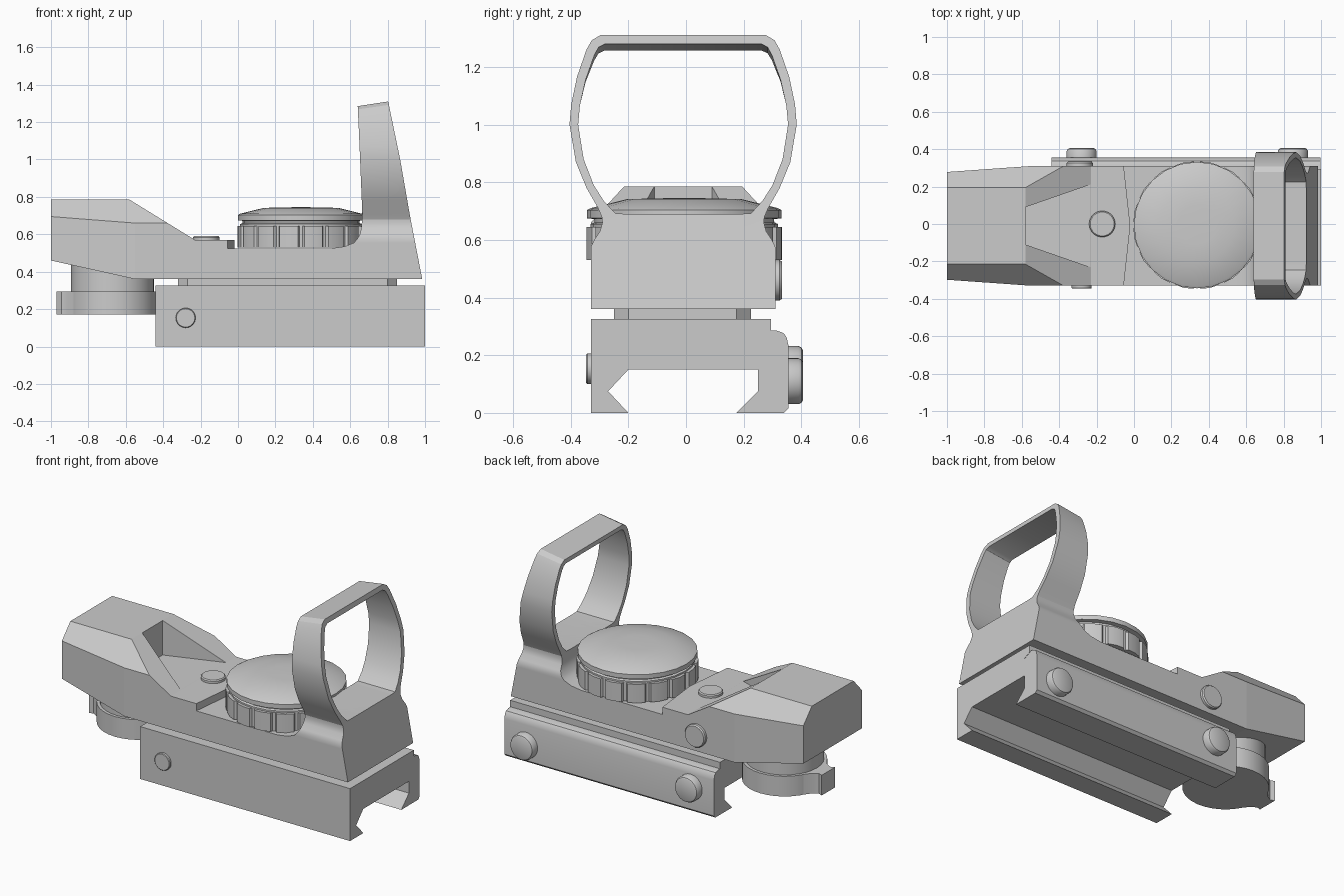
import bpy, bmesh
from math import sin, cos, pi

if "Cube" in bpy.data.objects:
    bpy.data.objects.remove(bpy.data.objects["Cube"])

C = -0.01  # centre line of the sight body in y


def finish(bm, name, smooth=True):
    bmesh.ops.recalc_face_normals(bm, faces=bm.faces)
    me = bpy.data.meshes.new(name)
    bm.to_mesh(me)
    bm.free()
    ob = bpy.data.objects.new(name, me)
    bpy.context.collection.objects.link(ob)
    if smooth:
        bpy.ops.object.select_all(action='DESELECT')
        ob.select_set(True)
        bpy.context.view_layer.objects.active = ob
        bpy.ops.object.shade_smooth_by_angle(angle=0.5)
    return ob


def loft(bm, rings, cap=True, close=False):
    """Skin a list of equally long closed rings."""
    vs = [[bm.verts.new(p) for p in r] for r in rings]
    n = len(vs[0])
    for a, b in zip(vs, vs[1:] + (vs[:1] if close else [])):
        for i in range(n):
            j = (i + 1) % n
            bm.faces.new((a[i], a[j], b[j], b[i]))
    if cap:
        bm.faces.new(vs[0])
        bm.faces.new(vs[-1])


def prism(name, pts, axis, lo, hi, smooth=True):
    """Extrude a 2D outline along an axis."""
    def place(p, t):
        return {'x': (t, p[0], p[1]), 'y': (p[0], t, p[1]), 'z': (p[0], p[1], t)}[axis]
    bm = bmesh.new()
    loft(bm, [[place(p, t) for p in pts] for t in (lo, hi)])
    return finish(bm, name, smooth)


def lathe(name, centre, profile, axis='z', n=32):
    """Turn (radius, height) points around a z or y axis."""
    rings = []
    for r, h in profile:
        ring = []
        for i in range(n):
            u, v = r * cos(2 * pi * i / n), r * sin(2 * pi * i / n)
            x, y = centre
            ring.append((x + u, y + v, h) if axis == 'z' else (x + u, h, y + v))
        rings.append(ring)
    bm = bmesh.new()
    loft(bm, rings)
    return finish(bm, name)


def interp(z, table):
    for (z0, x0), (z1, x1) in zip(table, table[1:]):
        if z <= z1:
            return x0 + (x1 - x0) * (z - z0) / (z1 - z0)
    return table[-1][1]


# rail mount, with dovetail channel, and its side clamp
prism('rail_mount', [(-.33, 0), (-.2, 0), (-.27, .075), (-.2, .15), (.25, .15),
                     (.25, .26), (.295, .28), (.295, .325), (-.33, .325)], 'x', -.44, 1)
prism('rail_clamp', [(.175, 0), (.34, 0), (.355, .015), (.355, .235), (.349, .262), (.338, .277),
                     (.315, .285), (.175, .285), (.175, .262), (.25, .225), (.25, .075)], 'x', -.44, .998)
prism('spacer', [(-.32, -.2), (-.27, -.25), (.8, -.25), (.85, -.2), (.85, .175),
                 (.8, .225), (-.27, .225), (-.32, .175)], 'z', .32, .365)

# main body: side profile, then tapered and chamfered at the emitter end
body = prism('body', [(-1, .46), (-.55, .36), (.985, .36), (.953, .525), (-.12, .525),
                      (-.12, .57), (-.23, .57), (-.58, .785), (-1, .785)], 'y', C - .32, C + .32, False)
bm = bmesh.new()
bm.from_mesh(body.data)
for s in (-1, 1):
    for co, no in (((-.55, C + s * .32, .5), (-.071, s, 0)), ((0, C + s * .205, .785), (0, s, .92))):
        bmesh.ops.bisect_plane(bm, geom=bm.verts[:] + bm.edges[:] + bm.faces[:], dist=1e-5,
                               plane_co=co, plane_no=no, clear_outer=True)
        bmesh.ops.holes_fill(bm, edges=[e for e in bm.edges if e.is_boundary], sides=0)
bmesh.ops.recalc_face_normals(bm, faces=bm.faces)
bm.to_mesh(body.data)
bm.free()

# light-path notch cut in the emitter slope
cutter = prism('notch_cutter', [(-.58, C - .1), (-.2, C - .232), (-.2, C + .232), (-.58, C + .1)],
               'z', .571, 1, False)
cutter.hide_render = True
cutter.hide_viewport = False
mod = body.modifiers.new('notch', 'BOOLEAN')
mod.operation, mod.object, mod.solver = 'DIFFERENCE', cutter, 'EXACT'
bpy.context.view_layer.objects.active = body
bpy.ops.object.modifier_apply(modifier='notch')
bpy.data.objects.remove(cutter)

# raised deck with a shallow V edge in front of the dial
prism('deck_step', [(-.12, C - .32), (-.055, C - .32), (-.02, C), (-.055, C + .32), (-.12, C + .32)],
      'z', .5, .57, False)

# hood base: stacked rectangles with a fillet to the deck and a narrowed neck
REAR = [(.5, .47), (.525, .5), (.535, .57), (.555, .62), (.59, .65), (.64, .66), (.7, .665), (1.31, .64)]
FRONT = [(.36, .985), (.69, .921), (1.0, .867), (1.31, .803)]
bm = bmesh.new()
rings = []
for z, w in ((.5, .32), (.525, .32), (.535, .32), (.555, .32), (.575, .32), (.6, .308),
             (.63, .288), (.66, .28), (.69, .283)):
    a, b = interp(z, REAR), interp(z, FRONT)
    rings.append([(a, C - w, z), (b, C - w, z), (b, C + w, z), (a, C + w, z)])
loft(bm, rings)
finish(bm, 'hood_base')

# hood ring: half outlines (half width, z), mirrored, swept between the slanted ends
OUTER = [(.2, .64), (.278, .67), (.295, .71), (.335, .78), (.372, .87), (.394, 1.0), (.388, 1.07),
         (.368, 1.165), (.335, 1.26), (.317, 1.292), (.287, 1.31)]
INNER = [(.2, .69), (.235, .692), (.275, .735), (.31, .79), (.345, .88), (.364, 1.0), (.358, 1.065),
         (.338, 1.155), (.308, 1.24), (.293, 1.268), (.27, 1.28)]


def hood_ring(half, table, drop):
    pts = [(C + w, z) for w, z in half] + [(C - w, z) for w, z in reversed(half)]
    return [(interp(z, table), y, z - drop * max(0, min(1, (z - 1.1) / .2))) for y, z in pts]


bm = bmesh.new()
loft(bm, [hood_ring(OUTER, REAR, .025), hood_ring(OUTER, FRONT, 0),
          hood_ring(INNER, FRONT, 0), hood_ring(INNER, REAR, .025)], cap=False, close=True)
finish(bm, 'hood')

# brightness dial: ribbed grip and domed cap
DIAL = (.337, -.006)
grip = []
for i in range(16):
    for f, r in ((.06, .325), (.13, .34), (.5, .343), (.87, .34), (.94, .325)):
        t = 2 * pi * (i + f) / 16
        grip.append((DIAL[0] + r * cos(t), DIAL[1] + r * sin(t)))
prism('dial_grip', grip, 'z', .53, .645)
lathe('dial_cap', DIAL, [(.325, .64), (.325, .655), (.312, .66), (.312, .672), (.338, .675), (.338, .703),
                         (.325, .71), (.2, .741), (.1, .744), (.01, .745)], n=24)

# reticle wheel under the emitter, with thumb tab
WHEEL = (-.67, C)
lathe('wheel_neck', WHEEL, [(.222, .28), (.222, .45)])
lathe('wheel', WHEEL, [(.24, .17), (.24, .295)])
prism('wheel_tab', [(-.86, C - .14), (-.91, C - .075), (-.945, C - .055), (-.97, C - .065), (-.97, C + .065),
                    (-.945, C + .055), (-.91, C + .075), (-.86, C + .14)], 'z', .17, .295)

# screws and bolts
lathe('deck_screw', (-.17, 0), [(.07, .56), (.07, .584), (.064, .59)])
lathe('body_screw', (-.29, .46), [(.07, .29), (.07, .325), (.064, .333)], 'y')
lathe('mount_screw', (-.28, .153), [(.053, -.3), (.053, -.342), (.049, -.346)], 'y')
for name, x, z in (('clamp_bolt_rear', -.28, .152), ('clamp_bolt_front', .85, .11)):
    lathe(name, (x, z), [(.08, .34), (.08, .39), (.074, .401), (.066, .405)], 'y')
